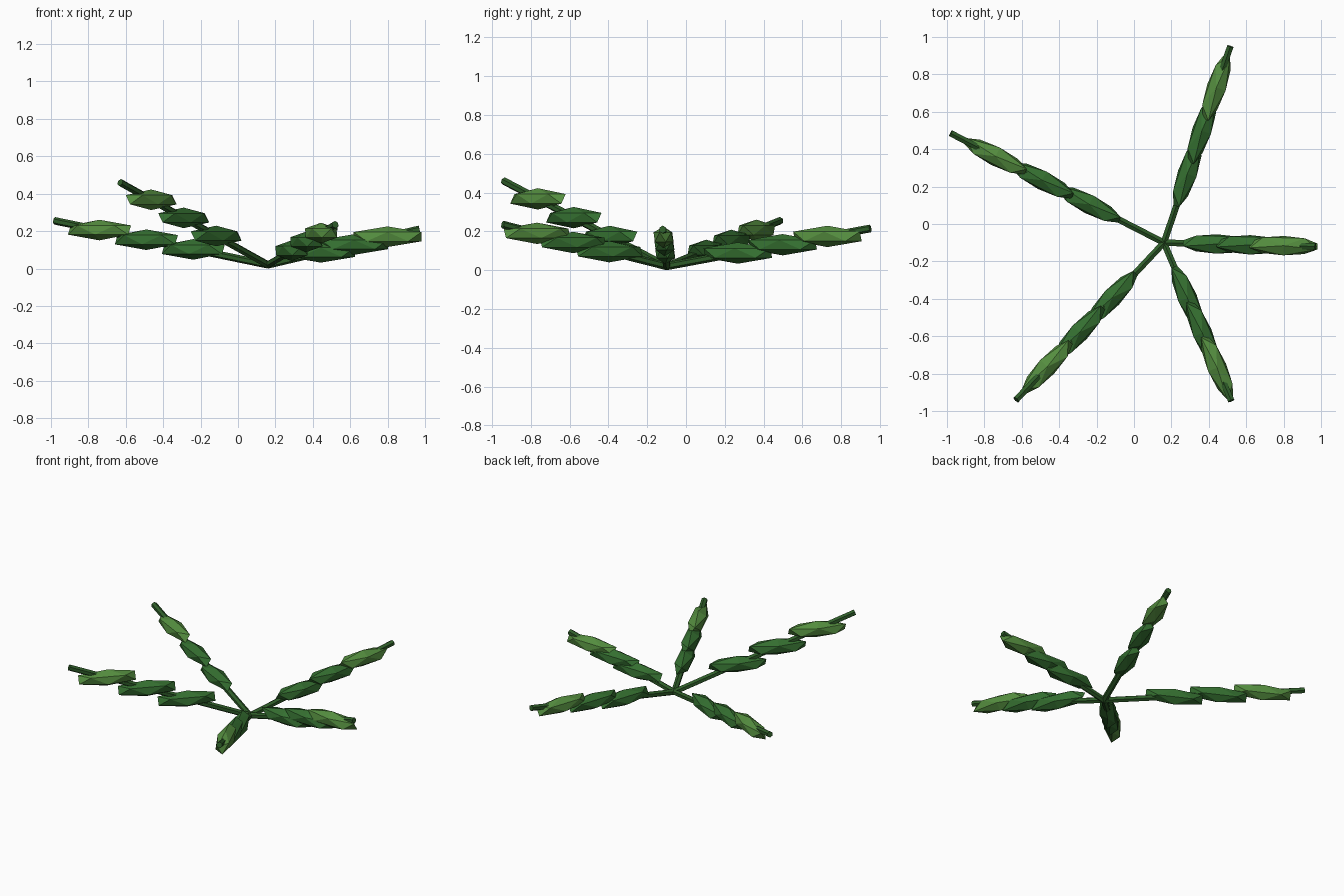
import bpy
import math
from mathutils import Vector

cube = bpy.data.objects.get("Cube")
if cube:
    bpy.data.objects.remove(cube)


def material(name, colour):
    mat = bpy.data.materials.new(name)
    mat.use_nodes = True
    mat.diffuse_color = (*colour, 1)
    mat.node_tree.nodes["Principled BSDF"].inputs["Base Color"].default_value = (*colour, 1)
    return mat


stem_green = material("stem green", (0.028, 0.11, 0.022))
leaf_green = material("leaf green", (0.035, 0.16, 0.03))
tip_green = material("light tip green", (0.09, 0.27, 0.05))

ROOT = Vector((0.16, -0.10, 0.02))
TIPS = {
    "front_right": Vector((-0.63, -0.94, 0.46)),
    "back_right": Vector((-0.98, 0.485, 0.255)),
    "back_left": Vector((0.515, 0.95, 0.215)),
    "front_left": Vector((0.52, -0.945, 0.235)),
    "left": Vector((0.97, -0.12, 0.21)),
}


def add_stem(name, tip):
    axis = tip - ROOT
    bpy.ops.mesh.primitive_cone_add(vertices=6, radius1=0.02, radius2=0.02,
                                    depth=axis.length, location=(ROOT + tip) / 2,
                                    rotation=axis.to_track_quat('Z', 'Y').to_euler())
    stem = bpy.context.object
    stem.name = name
    stem.data.materials.append(stem_green)


def add_clump(name, centre, heading, mat):
    # faceted leaf clump, level and stretched along its branch
    bpy.ops.mesh.primitive_ico_sphere_add(subdivisions=1, radius=1, location=centre,
                                          rotation=(0, 0, heading - math.pi / 2))
    clump = bpy.context.object
    clump.name = name
    clump.scale = (0.058, 0.213, 0.055)
    clump.data.materials.append(mat)


# five branches, each a stem carrying three leaf clumps
for side, tip in TIPS.items():
    add_stem(side + "_stem", tip)
    axis = tip - ROOT
    heading = math.atan2(axis.y, axis.x)
    for part, along, mat in (("inner", 0.35, leaf_green),
                             ("middle", 0.57, leaf_green),
                             ("outer", 0.79, tip_green)):
        add_clump(f"{side}_{part}_leaf", ROOT + axis * along, heading, mat)
